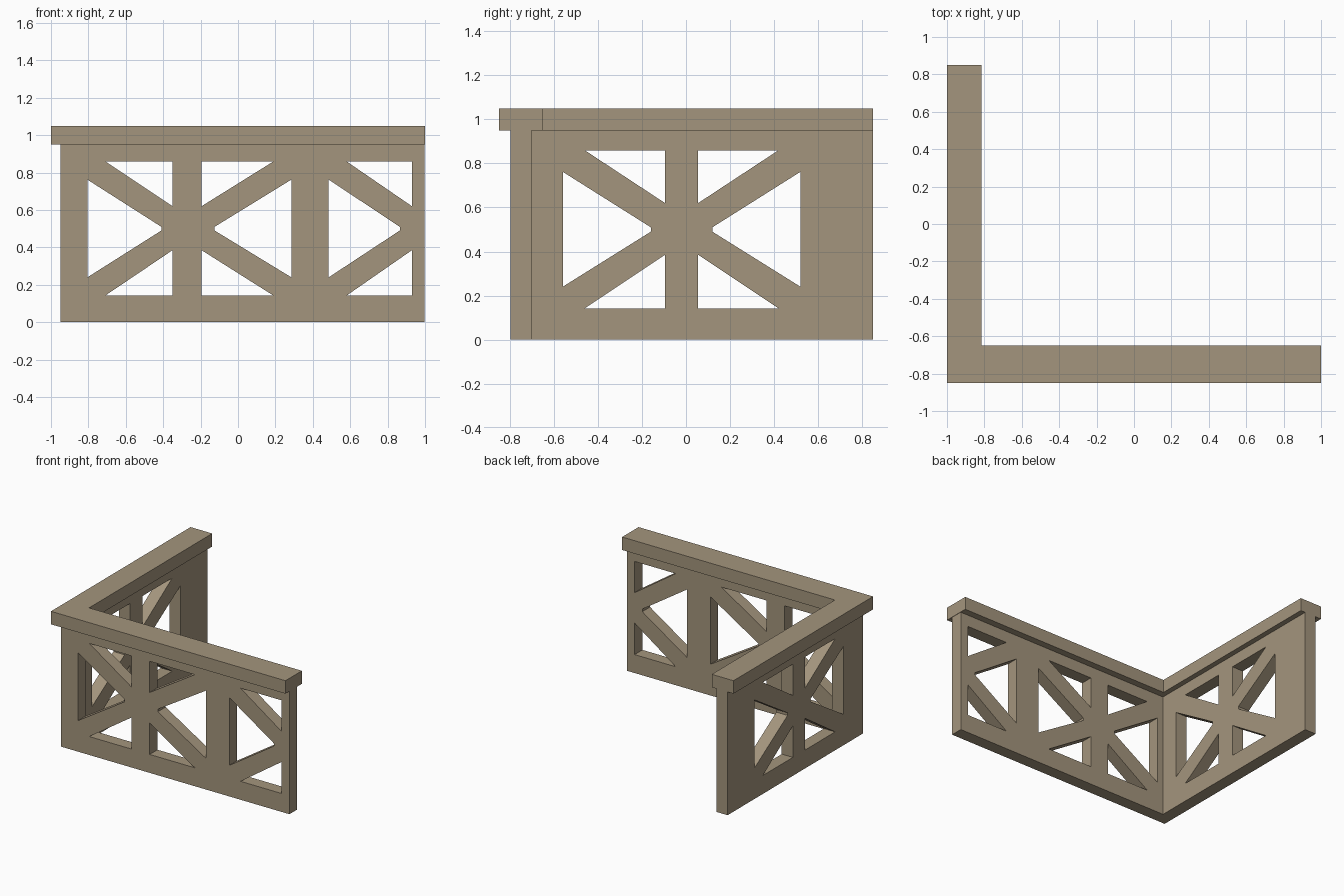
import bpy
import bmesh
from mathutils import Matrix

if "Cube" in bpy.data.objects:
    bpy.data.objects.remove(bpy.data.objects["Cube"])

mat = bpy.data.materials.new("weathered_tan")
mat.diffuse_color = (0.37, 0.30, 0.205, 1)
mat.use_nodes = True
mat.node_tree.nodes["Principled BSDF"].inputs["Base Color"].default_value = mat.diffuse_color


def plate(name, loops, depth, matrix):
    """Extrude a flat outline (first loop) with holes (other loops), centred in depth."""
    cu = bpy.data.curves.new(name + "_profile", 'CURVE')
    cu.dimensions = '2D'
    cu.fill_mode = 'BOTH'
    cu.extrude = depth / 2
    for pts in loops:
        s = cu.splines.new('POLY')
        s.points.add(len(pts) - 1)
        for p, (u, v) in zip(s.points, pts):
            p.co = (u, v, 0, 1)
        s.use_cyclic_u = True
    tmp = bpy.data.objects.new(name + "_tmp", cu)
    bpy.context.collection.objects.link(tmp)
    bpy.context.view_layer.update()
    me = bpy.data.meshes.new_from_object(
        tmp.evaluated_get(bpy.context.evaluated_depsgraph_get()))
    bpy.data.objects.remove(tmp)
    bm = bmesh.new()
    bm.from_mesh(me)
    bmesh.ops.remove_doubles(bm, verts=bm.verts, dist=1e-4)
    bm.transform(matrix)
    bmesh.ops.recalc_face_normals(bm, faces=bm.faces)
    for f in bm.faces:
        f.smooth = False
    bm.to_mesh(me)
    bm.free()
    me.name = name
    me.materials.clear()
    me.materials.append(mat)
    ob = bpy.data.objects.new(name, me)
    bpy.context.collection.objects.link(ob)


def rect(u0, u1, v0, v1):
    return [(u0, v0), (u1, v0), (u1, v1), (u0, v1)]


def half_bay(post, tip, far, peak):
    """Holes on one side of a post: two triangles and the blunt wedge between."""
    return [
        [(post, 0.86), (peak, 0.86), (post, 0.62)],
        [(post, 0.142), (peak, 0.142), (post, 0.385)],
        [(far, 0.762), (tip, 0.51), (tip, 0.49), (far, 0.24)],
    ]


# Front lattice wall: one full bay and a half bay
front = [rect(-0.95, 0.997, 0, 0.95)]
front += half_bay(-0.35, -0.41, -0.805, -0.71)
front += half_bay(-0.195, -0.125, 0.285, 0.19)
front += half_bay(0.93, 0.865, 0.485, 0.58)
to_front = Matrix(((1, 0, 0, 0), (0, 0, -1, -0.75), (0, 1, 0, 0), (0, 0, 0, 1)))
plate("front_lattice_wall", front, 0.095, to_front)

# Side lattice wall: one full bay
side = [rect(-0.703, 0.85, 0, 0.95)]
side += half_bay(-0.095, -0.16, -0.56, -0.46)
side += half_bay(0.055, 0.12, 0.52, 0.42)
to_side = Matrix(((0, 0, 1, -0.9025), (1, 0, 0, 0), (0, 1, 0, 0), (0, 0, 0, 1)))
plate("side_lattice_wall", side, 0.095, to_side)

# L-shaped handrail along the top
rail = [(-1, -0.85), (1, -0.85), (1, -0.65), (-0.815, -0.65), (-0.815, 0.85), (-1, 0.85)]
plate("handrail", [rail], 0.10, Matrix.Translation((0, 0, 1.0)))
